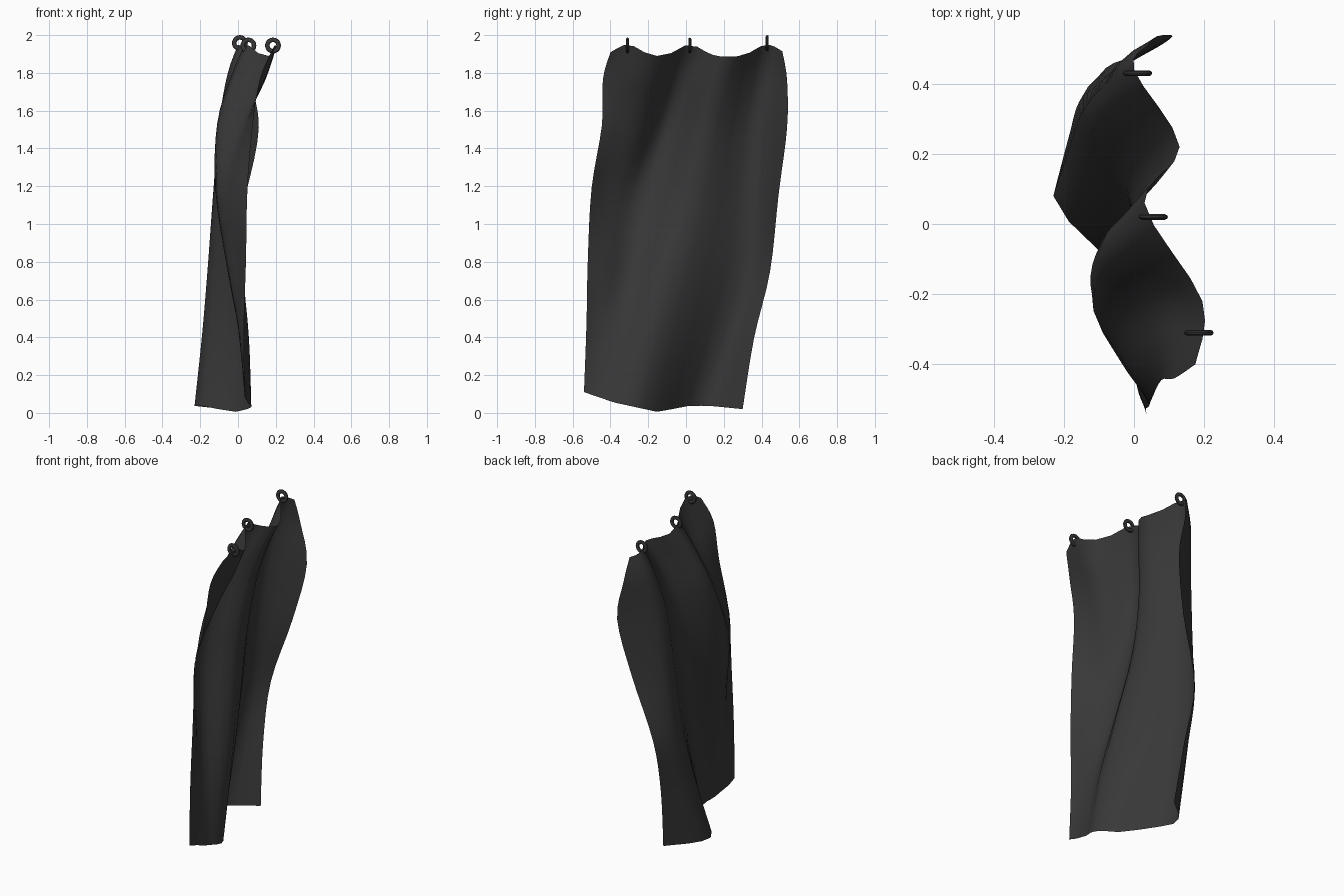
import bpy, math

if "Cube" in bpy.data.objects:
    bpy.data.objects.remove(bpy.data.objects["Cube"])

SUB = 4
HEIGHTS = [1.9, 1.75, 1.5, 1.15, 0.75, 0.4, 0.03]

# Fold lines running down the cloth: (x, y) at each height, from the -y edge to the +y edge
FOLDS = [
    [(.175, -.40), (.115, -.44), (.078, -.445), (.05, -.50), (.042, -.52), (.032, -.527), (.035, -.54)],
    [(.195, -.22), (.145, -.24), (.035, -.27), (-.045, -.37), (.00, -.42), (.008, -.46), (.035, -.47)],
    [(.03, .06), (-.035, -.01), (-.11, -.09), (-.12, -.20), (-.06, -.28), (.005, -.34), (.052, -.37)],
    [(.13, .22), (.08, .16), (.025, .10), (.00, .03), (.03, -.07), (.05, -.15), (.05, -.22)],
    [(.00, .44), (-.055, .42), (-.10, .38), (-.13, .345), (-.16, .29), (-.19, .20), (-.23, .08)],
    [(.04, .51), (.065, .535), (.11, .535), (.04, .49), (-.08, .445), (-.075, .36), (-.05, .30)],
]
RINGS = [(.185, -.31, 1.945), (.055, .02, 1.945), (.01, .43, 1.958)]
HEM = [(-.54, .11), (-.38, .055), (-.15, .005), (.03, .04), (.15, .035), (.30, .02)]


def smooth_path(pts):
    """Catmull-Rom curve through points of any dimension."""
    p = [pts[0]] + list(pts) + [pts[-1]]
    out = []
    for i in range(1, len(p) - 2):
        for k in range(SUB):
            t = k / SUB
            out.append(tuple(0.5 * (2*b + (c - a)*t + (2*a - 5*b + 4*c - d)*t*t
                                    + (3*b - a - 3*c + d)*t**3)
                             for a, b, c, d in zip(p[i-1], p[i], p[i+1], p[i+2])))
    out.append(tuple(pts[-1]))
    return out


def top_height(y):
    return 1.885 + sum(.065 * math.exp(-((y - r[1]) / .09)**2) for r in RINGS)


def hem_height(y):
    y = max(HEM[0][0], min(HEM[-1][0], y))
    for (a, za), (b, zb) in zip(HEM, HEM[1:]):
        if y <= b:
            return za + (zb - za) * (y - a) / (b - a)
    return HEM[-1][1]


dark = bpy.data.materials.new("dark_cloth")
dark.diffuse_color = (.04, .04, .04, 1)
dark.use_nodes = True
dark.node_tree.nodes["Principled BSDF"].inputs["Base Color"].default_value = dark.diffuse_color

# Curtain: smooth grid through the fold lines, with scalloped top and uneven hem
columns = [smooth_path([(x, y, z) for (x, y), z in zip(f, HEIGHTS)]) for f in FOLDS]
rows = [smooth_path(r) for r in zip(*columns)]
verts = []
for row in rows:
    for (x, y, z), top, low in zip(row, rows[0], rows[-1]):
        t = (z - HEIGHTS[-1]) / (HEIGHTS[0] - HEIGHTS[-1])
        zt, zb = top_height(top[1]), hem_height(low[1])
        verts.append((x, y, zb + t * (zt - zb)))
n = len(rows[0])
faces = [(i*n + j, (i+1)*n + j, (i+1)*n + j + 1, i*n + j + 1)
         for i in range(len(rows) - 1) for j in range(n - 1)]
mesh = bpy.data.meshes.new("curtain")
mesh.from_pydata(verts, [], faces)
mesh.shade_smooth()
mesh.materials.append(dark)
bpy.context.collection.objects.link(bpy.data.objects.new("curtain", mesh))

# Hanging rings along the top edge
for i, loc in enumerate(RINGS):
    bpy.ops.mesh.primitive_torus_add(major_radius=.030, minor_radius=.012,
                                     major_segments=20, minor_segments=10,
                                     location=loc, rotation=(math.pi / 2, 0, 0))
    ring = bpy.context.object
    ring.name = f"hanging_ring_{i + 1}"
    ring.scale = (1, 1, .7)
    ring.data.materials.append(dark)
    bpy.ops.object.shade_smooth_by_angle()
